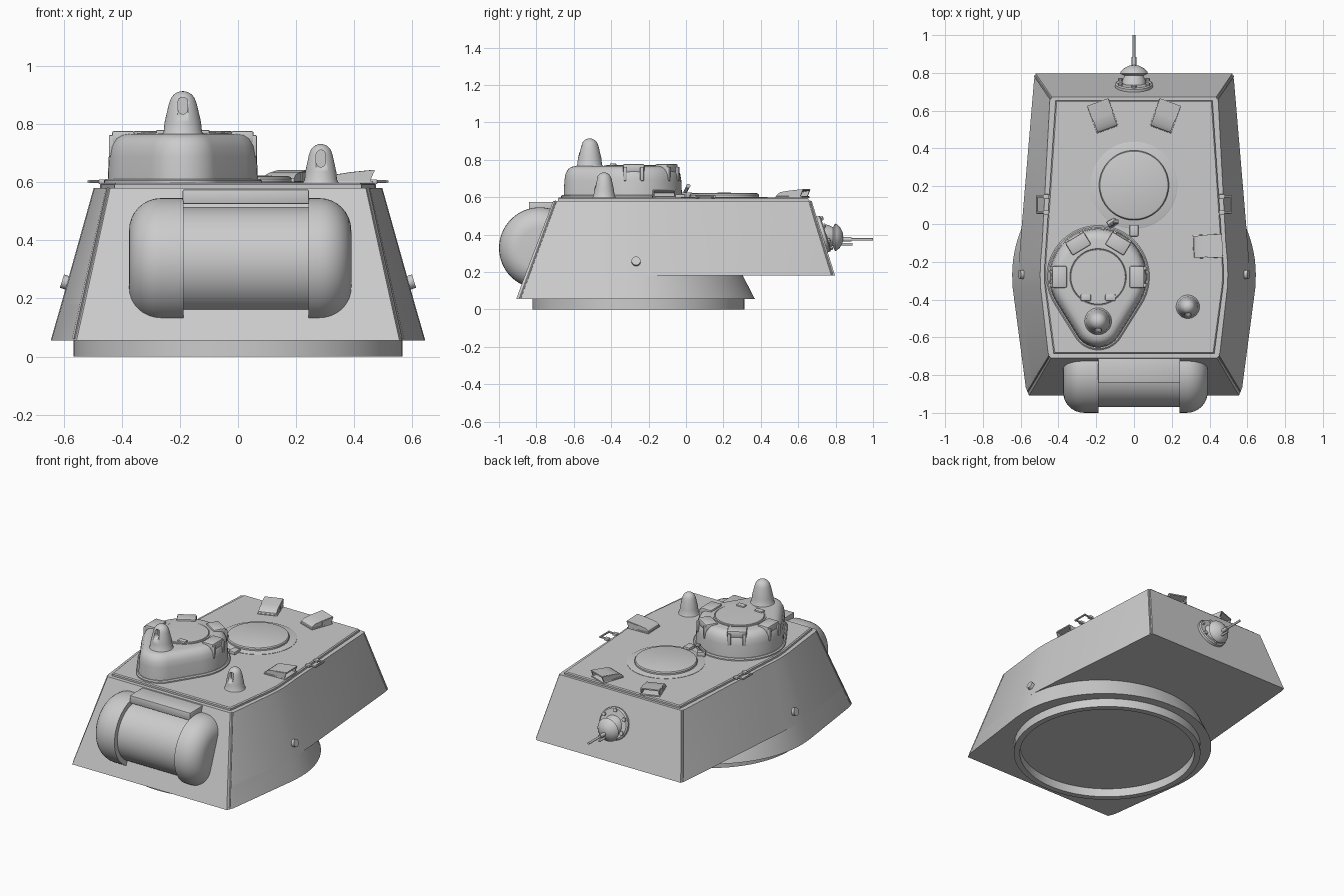
import bpy, bmesh
from math import sin, cos, pi, radians, asin
from mathutils import Vector, Matrix

if "Cube" in bpy.data.objects:
    bpy.data.objects.remove(bpy.data.objects["Cube"])


def finish(name, bm, angle=30):
    bmesh.ops.recalc_face_normals(bm, faces=bm.faces)
    me = bpy.data.meshes.new(name)
    bm.to_mesh(me)
    bm.free()
    ob = bpy.data.objects.new(name, me)
    bpy.context.collection.objects.link(ob)
    bpy.ops.object.select_all(action='DESELECT')
    ob.select_set(True)
    bpy.context.view_layer.objects.active = ob
    bpy.ops.object.shade_smooth_by_angle(angle=radians(angle))
    return ob


def loft(name, rings, closed=False, mat=None, angle=30):
    """Skin equal-length point rings; cap the ends, or join last to first."""
    bm = bmesh.new()
    vs = [[bm.verts.new(p) for p in r] for r in rings]
    n = len(rings[0])
    for k in range(len(vs) if closed else len(vs) - 1):
        a, b = vs[k], vs[(k + 1) % len(vs)]
        for i in range(n):
            j = (i + 1) % n
            bm.faces.new((a[i], a[j], b[j], b[i]))
    if not closed:
        bm.faces.new(vs[0])
        bm.faces.new(vs[-1])
    if mat:
        bm.transform(mat)
    return finish(name, bm, angle)


def aim(loc, d):
    return Matrix.Translation(loc) @ Vector(d).to_track_quat('Z', 'Y').to_matrix().to_4x4()


def lathe(name, prof, loc, d=(0, 0, 1), n=40, closed=False):
    rings = [[(max(r, .0005) * cos(2 * pi * i / n), max(r, .0005) * sin(2 * pi * i / n), h)
              for i in range(n)] for r, h in prof]
    return loft(name, rings, closed, aim(loc, d))


def rod(name, a, b, r, n=10):
    d = Vector(b) - Vector(a)
    return lathe(name, [(r, 0), (r, d.length)], a, d, n)


def box(name, loc, size, rot=0, bev=.008):
    bm = bmesh.new()
    bmesh.ops.create_cube(bm, size=1, matrix=Matrix.Diagonal((*size, 1)))
    if bev:
        bmesh.ops.bevel(bm, geom=bm.edges[:], offset=bev, segments=2, affect='EDGES', profile=.5)
    bm.transform(Matrix.Translation(loc) @ Matrix.Rotation(rot, 4, 'Z'))
    return finish(name, bm)


def mirrored(half, z):
    """Right-hand outline, front to back, completed on the left."""
    return [(x, y, z) for x, y in half] + [(-x, y, z) for x, y in reversed(half)]


# Hull: sloped upper shell with overhanging rear
top = [(.44, -.71), (.455, -.68), (.494, -.34), (.497, -.27), (.494, -.19), (.486, -.1),
       (.446, .65), (.435, .672)]
mid = [(.528, -.862), (.545, -.82), (.606, -.34), (.609, -.27), (.606, -.16), (.596, -.03),
       (.529, .765), (.52, .797)]
loft("hull_shell", [mirrored(mid, .18), mirrored(top, .58)])


# Lower hull: straight at the front, round at the rear
def lower(front, side, a, b, z):
    return mirrored(front + [side] + [(a * cos(t * pi / 48), -.27 + b * sin(t * pi / 48))
                                      for t in range(24)], z)


loft("hull_base", [lower([(.556, -.908), (.573, -.865)], (.642, -.34), .645, .64, .055),
                   lower(mid[:2], mid[2], .609, .575, .18)])

# Turret ring, open underneath
lathe("turret_ring", [(.53, 0), (.567, 0), (.567, .06), (.53, .06)], (0, -.254, 0), n=72, closed=True)

# Roof plate and weld seams along the corners
roof = [(.425, -.685), (.472, -.33), (.475, -.27), (.472, -.2), (.415, .655)]
loft("roof_plate", [mirrored(roof, .578), mirrored(roof, .592),
                    mirrored([(x - .006, y * .992) for x, y in roof], .598)])
for s in (-1, 1):
    rod("front_corner_weld", (s * .56, -.885, .06), (s * .446, -.695, .58), .006)
    rod("rear_corner_weld", (s * .524, .782, .185), (s * .44, .66, .58), .006)
    rod("side_stud", (s * .575, -.267, .25), (s * .606, -.267, .26), .024, 20)
    # Side grab handles
    for y in (.06, .145):
        rod("handle_leg", (s * .45, y, .603), (s * .515, y, .603), .006)
        box("handle_foot", (s * .465, y, .602), (.03, .025, .016), 0, .003)
    rod("handle_bar", (s * .513, .055, .603), (s * .513, .15, .603), .006)

# Front mantlet: two rounded drums and a narrower centre drum
left = [(.1075 + .11 * sin(k * pi / 16), -.265 - .11 * cos(k * pi / 16)) for k in range(9)]
right = [(r, .015 - h) for r, h in reversed(left)]
prof = [(0, -.375)] + left + [(.2175, -.188), (.187, -.188), (.187, .242), (.2175, .242)] + right + [(0, .39)]
lathe("mantlet", prof, (0, -.782, .328), (1, 0, 0), 64)
box("mantlet_hood", (.027, -.765, .55), (.435, .15, .05), 0, .005)


# Cupola: teardrop body reaching forward
CX, CY = -.19, -.28


def teardrop(d, z):
    R, r, dist = .255 + d, .125 + d, .245
    phi = asin((R - r) / dist)
    pts = []
    for rad, cy, a0, a1, n in ((R, CY, -phi, pi + phi, 40), (r, CY - dist, pi + phi, 2 * pi - phi, 20)):
        pts += [(CX + rad * cos(a0 + (a1 - a0) * i / n), cy + rad * sin(a0 + (a1 - a0) * i / n), z)
                for i in range(n + 1)]
    return pts


loft("cupola_flange", [teardrop(.017, .596), teardrop(.017, .606), teardrop(.01, .612)])
loft("cupola_body", [teardrop(d, z) for d, z in
                     ((.004, .6), (0, .69), (-.006, .725), (-.02, .75), (-.038, .762), (-.06, .766))])
lathe("cupola_hatch", [(.158, .76), (.158, .769), (.15, .769), (.147, .766), (.144, .772), (0, .774)],
      (CX, CY, 0), n=48)
for deg in (0, 180, 59, 121):
    a = radians(deg)
    c, s = cos(a), sin(a)
    box("cupola_vision_block", (CX + .205 * c, CY + .205 * s, .755), (.078, .115, .044), a)
    for t in (-.045, .045):
        box("vision_block_cheek", (CX + .23 * c - t * s, CY + .23 * s + t * c, .725), (.05, .02, .075), a, .004)
for x in (-.255, -.125):
    box("hatch_hinge", (x, -.39, .772), (.055, .035, .018), 0, .006)


# Domed periscopes with a slot facing forward
def periscope(name, x, y, z0, h, r):
    q = r * .7
    p = [(r * 1.12, 0), (r, .012), (r * .95, h * .3), (q * 1.05, h - q)]
    p += [(q * cos(k * pi / 12), h - q + q * sin(k * pi / 12)) for k in range(1, 7)]
    ob = lathe(name, p, (x, y, z0), n=36)
    zc = z0 + h - .05
    ring = [(x + .016 * cos(a), zc + (.013 if sin(a) > 0 else -.013) + .016 * sin(a))
            for a in [(i + .5) * pi / 10 for i in range(20)]]
    cut = loft("slot_cutter", [[(u, y - .2, v) for u, v in ring], [(u, y - .012, v) for u, v in ring]])
    m = ob.modifiers.new("slot", 'BOOLEAN')
    m.operation, m.object = 'DIFFERENCE', cut
    bpy.context.view_layer.objects.active = ob
    bpy.ops.object.modifier_apply(modifier="slot")
    bpy.data.objects.remove(cut)


periscope("cupola_periscope", CX, -.515, .762, .152, .066)
periscope("roof_periscope", .285, -.438, .597, .135, .056)

# Main roof hatch, hinge and latch
lathe("hatch_ring", [(.23, .59), (.23, .6), (.225, .602), (0, .602)], (0, .205, 0), n=56)
lathe("hatch_lid", [(.185, .6), (.185, .612), (.18, .619), (.17, .622), (0, .624)], (0, .205, 0), n=56)
box("hatch_hinge", (0, -.035, .605), (.045, .06, .022), 0, .004)
box("hatch_latch_base", (-.115, .005, .61), (.05, .04, .03), .5, .004)
rod("hatch_latch", (-.13, -.01, .615), (-.095, .012, .66), .01)
rod("hatch_latch_knob", (-.108, .012, .66), (-.082, .012, .66), .012)


# Viewer hoods: curved shell rising outward on a thin plate
def hood(x, y, rot, w):
    M = Matrix.Translation((x, y, .597)) @ Matrix.Rotation(rot, 4, 'Z')
    side = [(-.075, 0), (-.07, .016), (-.05, .03), (0, .038), (.08, .046),
            (.08, .038), (.015, .026), (.015, 0)]
    loft("viewer_hood", [[(s * w * .46, v, z) for v, z in side] for s in (-1, 1)], mat=M)
    for s in (-1, 1):
        cheek = [(.0, 0), (.062, 0), (.08, .044), (.0, .036)]
        loft("hood_cheek", [[(s * w * .46 + o, v, z) for v, z in cheek] for o in (-.004, .004)], mat=M)
    box("hood_plate", (x, y, .6), (w, .15, .01), rot, .002)


hood(-.165, .57, radians(20), .12)
hood(.165, .57, radians(-20), .12)
hood(.388, -.118, radians(-88), .125)

# Rear gun ball mount, square to the sloped rear plate
N = Vector((0, .95, .3)).normalized()
C = Vector((0, .727, .4))
lathe("gun_flange", [(.1, -.01), (.1, .016), (.092, .022), (0, .022)], C, N)
for k in range(6):
    a = (k + .5) * pi / 3
    p = C + .083 * (cos(a) * Vector((1, 0, 0)) + sin(a) * N.cross((1, 0, 0)))
    lathe("flange_bolt", [(.013, 0), (.013, .032), (0, .034)], p, N, 6)
lathe("gun_collar", [(.066, 0), (.06, .03), (.045, .06)], (0, .735, .39), (0, 1, 0))
lathe("gun_ball_shield", [(.05, .0), (.074, .012), (.07, .022), (.055, .038), (.033, .05), (.02, .055), (0, .056)],
      (0, .785, .385), (0, 1, 0))
rod("gun_sleeve", (0, .82, .374), (0, .885, .374), .012, 14)
rod("gun_barrel", (0, .83, .374), (0, 1.0, .374), .007, 14)
rod("gun_sight_tube", (0, .82, .348), (0, .89, .348), .007, 14)
